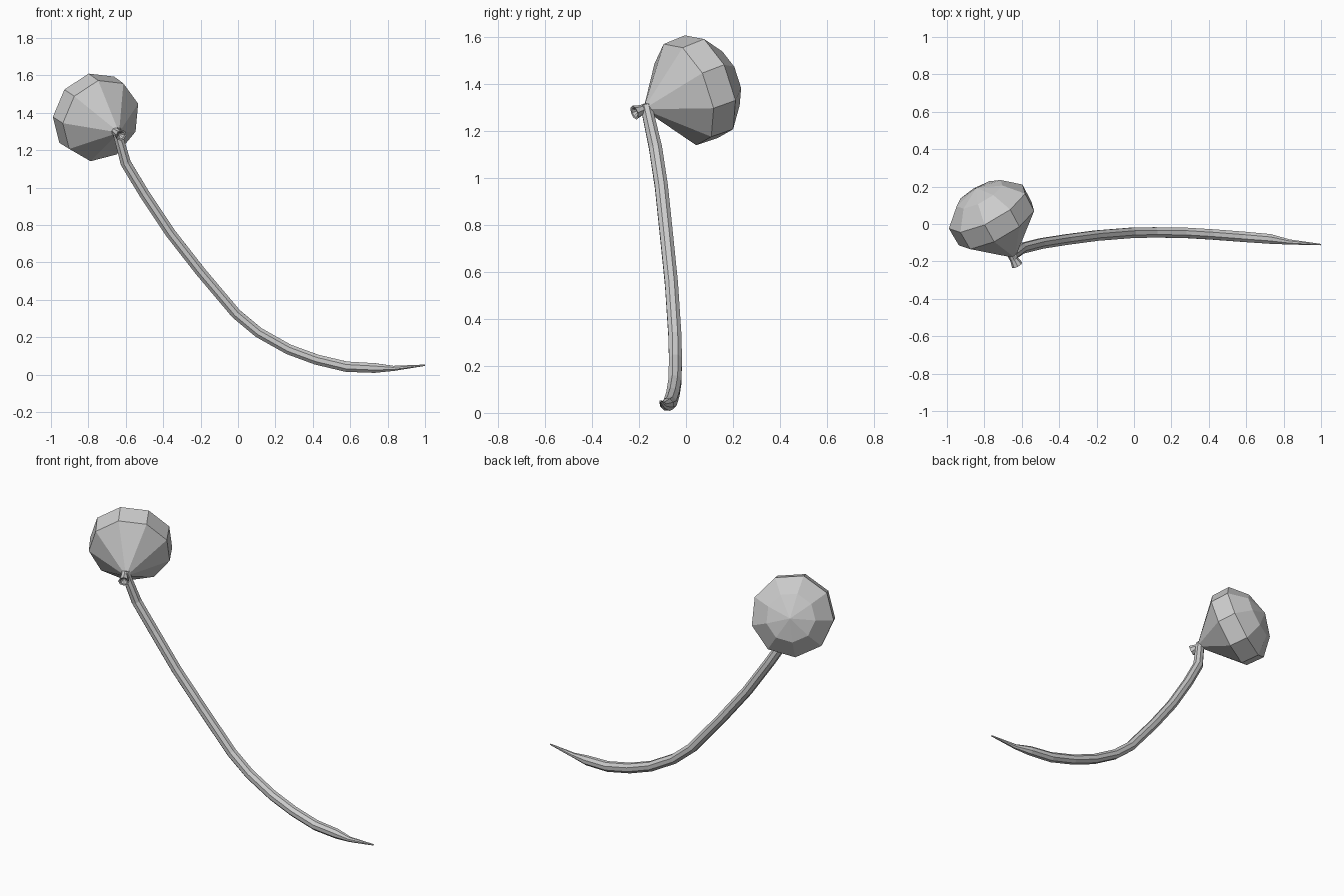
import bpy, bmesh
from math import cos, sin, radians, tau
from mathutils import Vector

if "Cube" in bpy.data.objects:
    bpy.data.objects.remove(bpy.data.objects["Cube"])


def loft(name, centres, radii, sides, start=0.0, axis=None):
    """Flat-faced tube through centres; a radius of 0 makes a pole."""
    pts = [Vector(c) for c in centres]
    bm = bmesh.new()
    rings = []
    for i, (p, r) in enumerate(zip(pts, radii)):
        d = axis or (pts[min(i + 1, len(pts) - 1)] - pts[max(i - 1, 0)]).normalized()
        u = Vector((-d.y, d.x, 0)).normalized() if axis else d.cross(Vector((0, 1, 0))).normalized()
        v = d.cross(u)
        if axis:
            u, v = u, Vector((0, 0, 1)) - d * d.z
            v.normalize()
        if r == 0:
            rings.append([bm.verts.new(p)])
        else:
            rings.append([bm.verts.new(p + r * (cos(start + tau * k / sides) * u
                                              + sin(start + tau * k / sides) * v))
                          for k in range(sides)])
    for a, b in zip(rings, rings[1:]):
        for k in range(sides):
            n = (k + 1) % sides
            if len(b) == 1:
                bm.faces.new((a[k], a[n], b[0]))
            elif len(a) == 1:
                bm.faces.new((a[0], b[n], b[k]))
            else:
                bm.faces.new((a[k], a[n], b[n], b[k]))
    for ring in (rings[0], rings[-1]):
        if len(ring) > 1:
            bm.faces.new(ring)
    bmesh.ops.recalc_face_normals(bm, faces=bm.faces[:])
    me = bpy.data.meshes.new(name)
    bm.to_mesh(me)
    bm.free()
    ob = bpy.data.objects.new(name, me)
    bpy.context.collection.objects.link(ob)
    return ob


# balloon: nine-sided cone and dome along a tilted axis
tilt = Vector((-0.46, 0.83, 0.31)).normalized()
neck = Vector((-0.645, -0.165, 1.30))
profile = [(0.0, 0.022), (0.19, 0.231), (0.30, 0.234), (0.39, 0.14), (0.43, 0.0)]
loft("balloon", [neck + tilt * t for t, r in profile], [r for t, r in profile],
     9, radians(-4), tilt)

# knot: short flared lip with a hollow end
knot = [(0.02, 0.022), (-0.03, 0.022), (-0.066, 0.031), (-0.064, 0.022), (-0.035, 0.0)]
loft("knot", [neck + Vector((-0.01, 0, 0)) + tilt * t for t, r in knot],
     [r for t, r in knot], 8, 0, tilt)

# string: curved tube tapering to a point on the ground
path = [(-0.65, -0.17, 1.31), (-0.60, -0.13, 1.13), (-0.50, -0.105, 0.965),
        (-0.36, -0.083, 0.755), (-0.20, -0.062, 0.55), (-0.01, -0.047, 0.325),
        (0.11, -0.045, 0.225), (0.27, -0.047, 0.135), (0.42, -0.056, 0.08),
        (0.58, -0.068, 0.042), (0.73, -0.08, 0.035), (0.83, -0.096, 0.033),
        (1.0, -0.11, 0.05)]
loft("string", path, [0.026] + [0.03] * 9 + [0.028, 0.015, 0.004], 8, radians(22.5))
